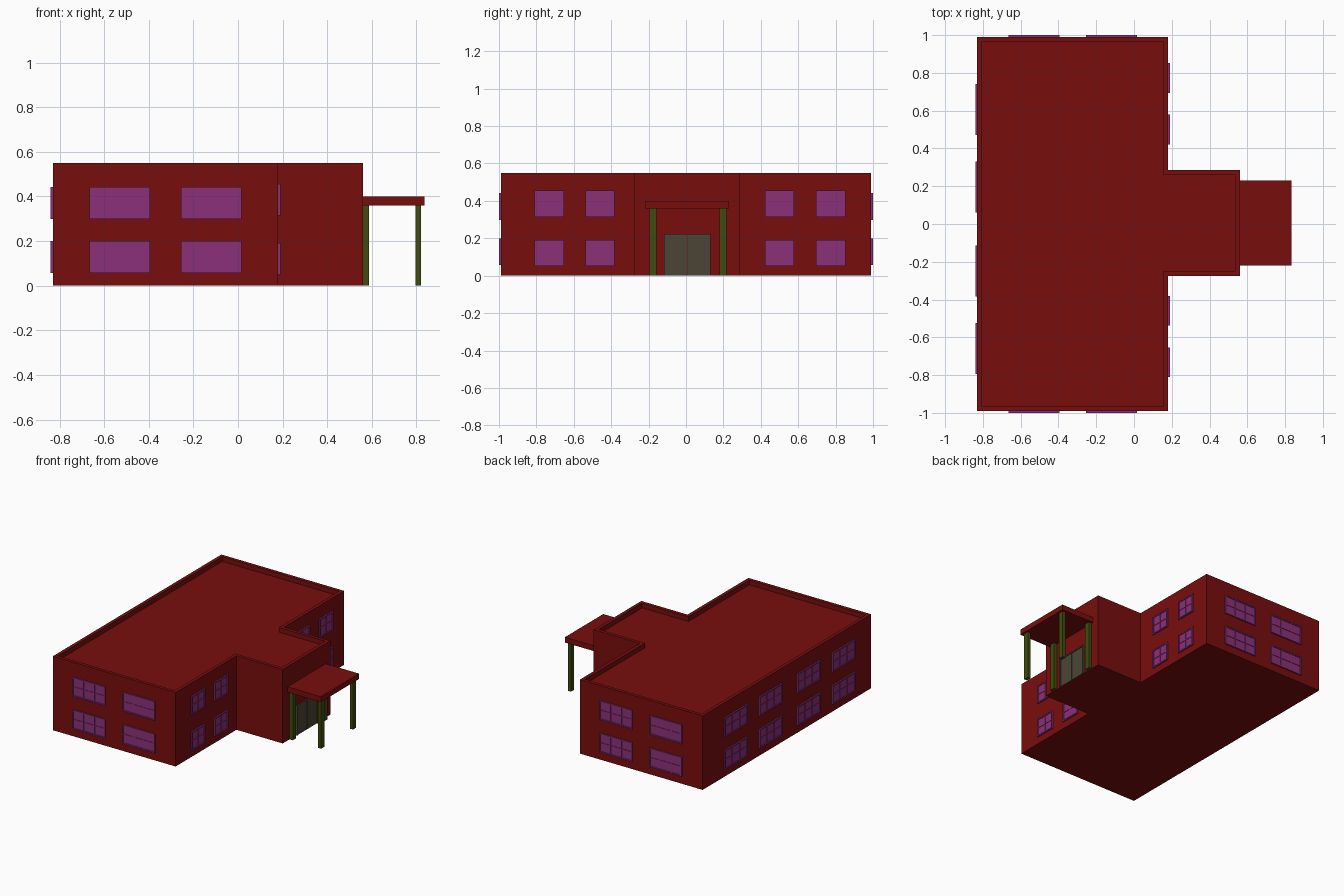
import bpy, bmesh
from mathutils import Matrix, Vector
from math import pi

if "Cube" in bpy.data.objects:
    bpy.data.objects.remove(bpy.data.objects["Cube"])


def material(name, rgb):
    m = bpy.data.materials.new(name)
    m.use_nodes = True
    m.diffuse_color = (*rgb, 1)
    m.node_tree.nodes["Principled BSDF"].inputs["Base Color"].default_value = (*rgb, 1)
    return m


RED = material("brick red", (0.19, 0.004, 0.004))
PURPLE = material("window purple", (0.26, 0.03, 0.19))
GREEN = material("post olive", (0.05, 0.07, 0.004))
GREY = material("door grey brown", (0.07, 0.06, 0.035))


def finish(name, bm, mat):
    bmesh.ops.recalc_face_normals(bm, faces=bm.faces)
    mesh = bpy.data.meshes.new(name)
    bm.to_mesh(mesh)
    bm.free()
    mesh.materials.append(mat)
    obj = bpy.data.objects.new(name, mesh)
    bpy.context.collection.objects.link(obj)
    return obj


def add_box(bm, lo, hi):
    lo, hi = Vector(lo), Vector(hi)
    size = Matrix.Diagonal((*(hi - lo), 1))
    bmesh.ops.create_cube(bm, size=1, matrix=Matrix.Translation((lo + hi) / 2) @ size)


def box(name, lo, hi, mat):
    bm = bmesh.new()
    add_box(bm, lo, hi)
    return finish(name, bm, mat)


# T-shaped building with the roof sunk behind a parapet
HEIGHT, WALL = 0.55, 0.025
plan = [(-0.83, -0.99), (0.18, -0.99), (0.18, -0.275), (0.56, -0.275),
        (0.56, 0.285), (0.18, 0.285), (0.18, 0.99), (-0.83, 0.99)]
bm = bmesh.new()
base = bm.faces.new([bm.verts.new((x, y, 0)) for x, y in plan])
ext = bmesh.ops.extrude_face_region(bm, geom=[base], use_keep_orig=True)["geom"]
bmesh.ops.translate(bm, vec=(0, 0, HEIGHT), verts=[v for v in ext if isinstance(v, bmesh.types.BMVert)])
bmesh.ops.recalc_face_normals(bm, faces=bm.faces)
roof = max(bm.faces, key=lambda f: f.calc_center_median().z)
bmesh.ops.inset_region(bm, faces=[roof], thickness=WALL, use_even_offset=True)
well = bmesh.ops.extrude_face_region(bm, geom=[roof])["geom"]
bmesh.ops.translate(bm, vec=(0, 0, -0.035), verts=[v for v in well if isinstance(v, bmesh.types.BMVert)])
if roof.is_valid:
    bmesh.ops.delete(bm, geom=[roof], context="FACES_ONLY")
finish("building", bm, RED)


def window(name, centre, width, height, angle, columns):
    """Framed window facing -y before it is turned about z."""
    bm = bmesh.new()
    w, h, edge, bar = width / 2, height / 2, 0.009, 0.003
    add_box(bm, (-w, -0.004, -h), (w, 0, h))
    for s in (-1, 1):
        x, z = s * (w - edge / 2), s * (h - edge / 2)
        add_box(bm, (x - edge / 2, -0.01, -h), (x + edge / 2, 0, h))
        add_box(bm, (-w + edge, -0.01, z - edge / 2), (w - edge, 0, z + edge / 2))
    for i in range(1, columns):
        x = -w + width * i / columns
        add_box(bm, (x - bar, -0.008, -h + edge), (x + bar, 0, h - edge))
    add_box(bm, (-w + edge, -0.0075, -bar), (w - edge, 0, bar))
    bm.transform(Matrix.Translation(centre) @ Matrix.Rotation(angle, 4, "Z"))
    finish(name, bm, PURPLE)


# Wide windows on the two ends and the long rear wall
for floor, z in (("lower", 0.128), ("upper", 0.37)):
    for i, x in enumerate((-0.53, -0.12)):
        window(f"front_{floor}_window_{i}", (x, -0.99, z), 0.27, 0.143, 0, 3)
        window(f"back_{floor}_window_{i}", (x, 0.99, z), 0.27, 0.143, pi, 3)
    for i, y in enumerate((-0.66, -0.25, 0.197, 0.605)):
        window(f"side_{floor}_window_{i}", (-0.83, y, z), 0.27, 0.143, -pi / 2, 3)

# Small windows beside the entrance wing
for floor, z in (("lower", 0.121), ("upper", 0.385)):
    for i, y in enumerate((-0.732, -0.46, 0.5, 0.773)):
        window(f"entrance_{floor}_window_{i}", (0.18, y, z), 0.157, 0.14, pi / 2, 2)

# Canopy and posts
box("canopy", (0.56, -0.22, 0.36), (0.835, 0.23, 0.4), RED)
for i, x in enumerate((0.561, 0.795)):
    for j, y in enumerate((-0.195, 0.178)):
        box(f"canopy_post_{i}_{j}", (x, y, 0), (x + 0.026, y + 0.038, 0.36), GREEN)

# Double door with a raised surround
X, Y0, Y1, TOP, TRIM = 0.56, -0.117, 0.131, 0.222, 0.01
MID = (Y0 + Y1) / 2
for side, a, b in (("right", Y0 + TRIM, MID - 0.002), ("left", MID + 0.002, Y1 - TRIM)):
    box(f"{side}_door", (X, a, 0), (X + 0.005, b, TOP - TRIM), GREY)
bm = bmesh.new()
add_box(bm, (X, Y0, 0), (X + 0.01, Y0 + TRIM, TOP))
add_box(bm, (X, Y1 - TRIM, 0), (X + 0.01, Y1, TOP))
add_box(bm, (X, Y0 + TRIM, TOP - TRIM), (X + 0.01, Y1 - TRIM, TOP))
finish("door_surround", bm, GREY)
